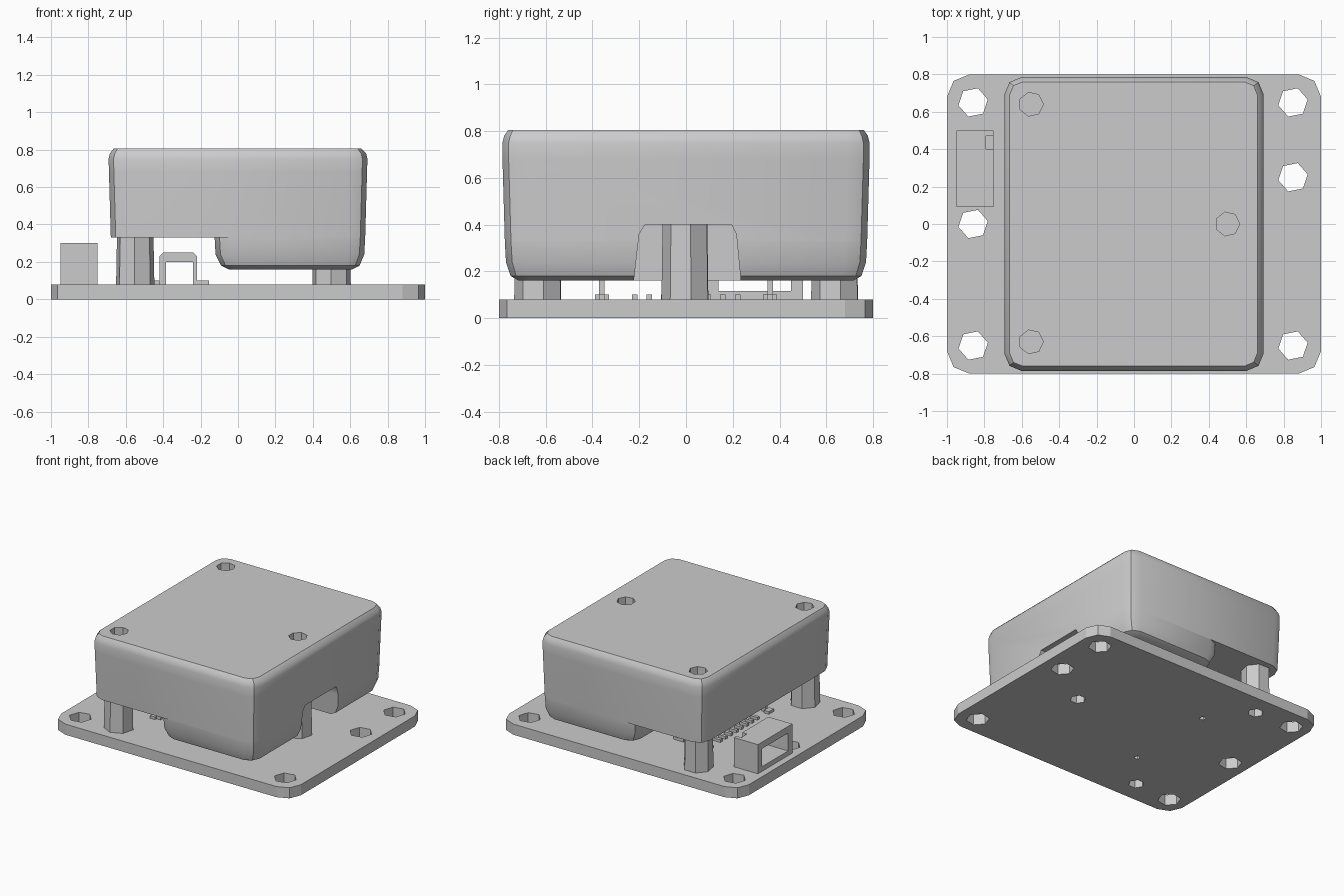
import bpy, bmesh, math

if "Cube" in bpy.data.objects:
    bpy.data.objects.remove(bpy.data.objects["Cube"], do_unlink=True)

grey = bpy.data.materials.new("plain_grey")
COLOUR = (0.6, 0.6, 0.6, 1)
grey.use_nodes = True
grey.diffuse_color = COLOUR
grey.node_tree.nodes["Principled BSDF"].inputs["Base Color"].default_value = COLOUR


def finish(bm, name):
    bmesh.ops.recalc_face_normals(bm, faces=bm.faces)
    mesh = bpy.data.meshes.new(name)
    bm.to_mesh(mesh)
    bm.free()
    mesh.materials.append(grey)
    obj = bpy.data.objects.new(name, mesh)
    bpy.context.collection.objects.link(obj)
    return obj


def loft(name, rings):
    """Skin a stack of equal-length rings and cap both ends."""
    bm = bmesh.new()
    loops = [[bm.verts.new(p) for p in ring] for ring in rings]
    n = len(loops[0])
    for low, high in zip(loops, loops[1:]):
        for i in range(n):
            j = (i + 1) % n
            bm.faces.new((low[i], low[j], high[j], high[i]))
    bm.faces.new(loops[0])
    bm.faces.new(loops[-1])
    return finish(bm, name)


def rounded(x0, x1, hy, r, z, steps=2):
    """Rectangle ring with rounded corners."""
    centres = [(x1 - r, hy - r), (x0 + r, hy - r), (x0 + r, r - hy), (x1 - r, r - hy)]
    ring = []
    for q, (cx, cy) in enumerate(centres):
        for s in range(steps + 1):
            a = (q + s / steps) * math.pi / 2
            ring.append((cx + r * math.cos(a), cy + r * math.sin(a), z))
    return ring


def circle(x, y, z, r, sides, turn=0.0):
    angles = [turn + 2 * math.pi * i / sides for i in range(sides)]
    return [(x + r * math.cos(a), y + r * math.sin(a), z) for a in angles]


def prism(name, x, y, z0, z1, r0, r1, sides, turn=0.0):
    return loft(name, [circle(x, y, z0, r0, sides, turn), circle(x, y, z1, r1, sides, turn)])


def box(name, x0, x1, y0, y1, z0, z1):
    return loft(name, [[(x0, y0, z), (x1, y0, z), (x1, y1, z), (x0, y1, z)] for z in (z0, z1)])


def cut(obj, cutters):
    """Subtract the cutters, bake the result and drop the cutters."""
    for c in cutters:
        c.hide_render = True
        mod = obj.modifiers.new("cut", 'BOOLEAN')
        mod.operation = 'DIFFERENCE'
        mod.solver = 'EXACT'
        mod.object = c
    bpy.context.view_layer.update()
    deps = bpy.context.evaluated_depsgraph_get()
    mesh = bpy.data.meshes.new_from_object(obj.evaluated_get(deps))
    obj.modifiers.clear()
    obj.data = mesh
    for c in cutters:
        bpy.data.objects.remove(c, do_unlink=True)
    mesh.materials.clear()
    mesh.materials.append(grey)
    for p in mesh.polygons:
        p.material_index = 0


def smooth(obj, degrees):
    bpy.ops.object.select_all(action='DESELECT')
    obj.select_set(True)
    bpy.context.view_layer.objects.active = obj
    bpy.ops.object.shade_smooth_by_angle(angle=math.radians(degrees))


POSTS = [(-0.55, 0.64), (-0.55, -0.63), (0.5, 0.0)]
MOUNTS = [(-0.86, 0.65), (-0.86, 0), (-0.86, -0.65), (0.85, 0.65), (0.85, 0.25), (0.85, -0.65)]
BOARD = 0.08

# Circuit board with mounting holes, screw holes and two peg holes
board = loft("board", [rounded(-1, 1, 0.8, 0.12, z) for z in (0, BOARD)])
holes = [prism("hole", x, y, -0.1, 0.2, 0.08, 0.08, 6, 0.2) for x, y in MOUNTS]
holes += [prism("hole", x, y, -0.1, 0.2, 0.055, 0.055, 6) for x, y in POSTS]
holes += [prism("hole", -0.32, y, -0.1, 0.2, 0.022, 0.022, 5) for y in (0.35, -0.35)]
cut(board, holes)

# Upper case: tapered walls, rounded corners, softened top rim
upper = loft("upper_case", [
    rounded(-0.68, 0.68, 0.775, 0.09, 0.33),
    rounded(-0.69, 0.69, 0.785, 0.09, 0.68),
    rounded(-0.692, 0.692, 0.785, 0.09, 0.75),
    rounded(-0.685, 0.685, 0.778, 0.09, 0.78),
    rounded(-0.665, 0.66, 0.76, 0.07, 0.805)])

# Lower case on the left half only, with a bevelled bottom
lower = loft("lower_case", [
    rounded(-0.05, 0.61, 0.715, 0.06, 0.16),
    rounded(-0.09, 0.65, 0.75, 0.08, 0.18),
    rounded(-0.12, 0.675, 0.77, 0.09, 0.24),
    rounded(-0.125, 0.68, 0.775, 0.09, 0.33)])


def notch():
    profile = [(-0.23, 0.1), (-0.2, 0.36), (-0.175, 0.4), (0.195, 0.4), (0.215, 0.36), (0.24, 0.1)]
    return loft("notch", [[(x, y, z) for y, z in profile] for x in (0.36, 1.0)])


cut(upper, [notch()] + [prism("recess", x, y, 0.7, 0.9, 0.065, 0.065, 7) for x, y in POSTS])
cut(lower, [notch()])
smooth(upper, 32)
smooth(lower, 32)

# Standoff posts with blind screw holes
for i, (x, y) in enumerate(POSTS):
    top = 0.41 if x > 0 else 0.34
    post = prism("standoff_%d" % (i + 1), x, y, BOARD, top, 0.105, 0.1, 7, 0.2)
    cut(post, [prism("bore", x, y, 0, 0.25, 0.055, 0.055, 6)])

# Cable socket: a short tube open toward the board edge
socket = box("cable_socket", -0.95, -0.75, 0.09, 0.5, BOARD, 0.3)
cut(socket, [box("opening", -1.2, -0.5, 0.14, 0.45, 0.115, 0.25),
             box("key_slot", -0.79, -0.7, 0.4, 0.47, 0.27, 0.4)])

# Header brackets: thin arches with feet
arch = [(-0.42, BOARD), (-0.42, 0.23), (-0.4, 0.25), (-0.24, 0.25), (-0.22, 0.23), (-0.22, BOARD),
        (-0.24, BOARD), (-0.24, 0.2), (-0.385, 0.2), (-0.385, BOARD)]
for side, label in ((1, "back"), (-1, "front")):
    y = 0.36 * side
    loft("header_bracket_" + label, [[(x, y + d, z) for x, z in arch] for d in (-0.012, 0.012)])
    box("bracket_foot_outer_" + label, -0.46, -0.42, y - 0.03, y + 0.03, BOARD, 0.1)
    box("bracket_foot_inner_" + label, -0.22, -0.155, y - 0.012, y + 0.012, BOARD, 0.1)

# Row of header pins
for i in range(8):
    y = -0.22 + i * 0.063
    box("header_pin_%d" % (i + 1), -0.45, -0.39, y - 0.012, y + 0.012, BOARD, 0.1)
